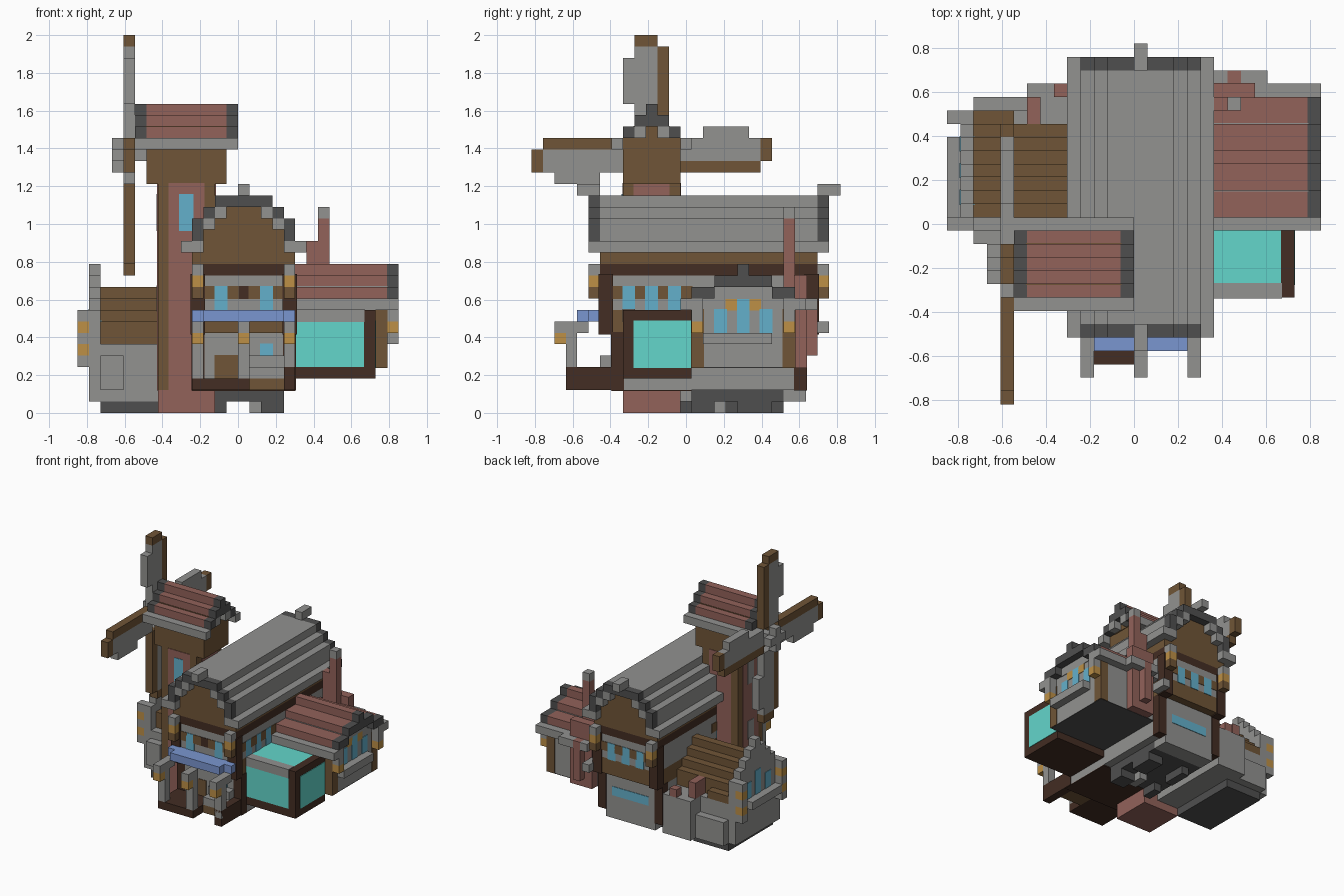
import bpy
import bmesh
from mathutils import Vector

start_cube = bpy.data.objects.get("Cube")
if start_cube:
    bpy.data.objects.remove(start_cube)

UNIT = 2 / 33      # one block
Y_SHIFT = 13.5     # block rows are counted from the front
PAINT = 0.004      # height of painted plates


def srgb(code):
    def linear(c):
        return c / 12.92 if c <= 0.04045 else ((c + 0.055) / 1.055) ** 2.4
    return tuple(linear(v / 255) for v in bytes.fromhex(code)) + (1.0,)


def material(name, code):
    mat = bpy.data.materials.new(name)
    mat.use_nodes = True
    mat.diffuse_color = srgb(code)
    mat.node_tree.nodes["Principled BSDF"].inputs["Base Color"].default_value = srgb(code)
    return mat


stone = material("grey stone", "929290")
slate = material("dark slate", "4f4f4f")
wood = material("brown wood", "705537")
timber = material("dark timber", "432d23")
brick = material("red brick", "92625a")
teal = material("teal glass", "63d6cb")
glass = material("blue glass", "64b0cb")
cloth = material("awning blue", "7a96d0")
lamp = material("amber lamp", "bd9046")


def part(name, mat, *boxes, grow=0.0):
    """One object made of boxes, each given as x, y and z ranges in blocks."""
    bm = bmesh.new()
    for ranges in boxes:
        low = Vector([r[0] for r in ranges]) * UNIT
        high = Vector([r[1] for r in ranges]) * UNIT
        made = bmesh.ops.create_cube(bm, size=1)["verts"]
        size = high - low + Vector((2, 2, 2)) * grow
        mid = (low + high) / 2 - Vector((0, Y_SHIFT * UNIT, 0))
        for v in made:
            v.co = Vector([a * b for a, b in zip(v.co, size)]) + mid
    mesh = bpy.data.meshes.new(name)
    bm.to_mesh(mesh)
    bm.free()
    mesh.materials.append(mat)
    obj = bpy.data.objects.new(name, mesh)
    bpy.context.collection.objects.link(obj)


def one(start):
    return (start, start + 1)


def around(middle, half):
    return (middle - half, middle + half)


# Main hall: lower and upper storeys
hall_x, lower_y, upper_y = (-4, 5), (7, 24), (6, 25)
hall_ends = [one(-4), one(4)]
part("hall_lower_walls", stone, (hall_x, lower_y, (2, 7)))
part("hall_wood_band", wood, (hall_x, upper_y, (7, 9)))
part("hall_upper_walls", stone, (hall_x, upper_y, (9, 12)))
part("hall_lower_posts", timber, *[(x, one(y), (2, 7)) for x in hall_ends for y in (7, 23)],
     grow=PAINT)
part("hall_upper_posts", timber, *[(x, one(y), (7, 12)) for x in hall_ends for y in (6, 24)],
     grow=2 * PAINT)
part("hall_top_beam", timber, (hall_x, upper_y, one(12)))
part("hall_eave_board", wood, (hall_x, upper_y, one(13)))
part("hall_gable", wood, ((-3, 4), upper_y, (14, 17)), ((-2, 3), upper_y, one(17)))

# Hall windows, with wooden brackets between them
part("hall_front_windows", glass, *[(one(x), (6, 7), (9, 11)) for x in (-2, 2)], grow=PAINT)
part("hall_back_windows", glass, *[(one(x), (24, 25), (9, 11)) for x in (-2, 0, 2)], grow=PAINT)
part("hall_side_windows", glass, *[(hall_x, one(y), (9, 11)) for y in (8, 10, 12)], grow=PAINT)
part("hall_wide_back_window", glass, ((-2, 3), one(23), one(4)), grow=PAINT)
part("hall_end_brackets", wood, *[(one(x), upper_y, one(10)) for x in (-3, -1, 1, 3)], grow=PAINT)
part("hall_end_bracket_gap", timber, (one(0), (6, 7), one(10)), grow=PAINT)
part("hall_side_brackets", wood, *[(hall_x, one(y), one(10)) for y in (7, 9, 11, 13)], grow=PAINT)
for label, y in (("front", 5), ("back", 25)):
    part(label + "_lamp_caps", stone, *[(x, one(y), one(12)) for x in hall_ends])
    part(label + "_lamps", lamp, *[(x, one(y), one(11)) for x in hall_ends])
    part(label + "_lamp_feet", wood, *[(x, one(y), one(10)) for x in hall_ends])

# Hall roof: stepped arch with dark ends and pale inner corners
eaves = [((-5, -3), one(14)), ((4, 6), one(14))]
arch = [(one(-4), (15, 17)), (one(4), (15, 17)), (one(-3), one(17)), (one(3), one(17)),
        ((-2, 3), one(18))]
fillets = [(one(-3), one(16)), (one(3), one(16)), (one(-2), one(17)), (one(2), one(17))]
part("hall_roof", stone, *[(x, upper_y, z) for x, z in arch], *[(x, (5, 26), z) for x, z in eaves])
part("hall_roof_ends", slate, *[(x, one(y), z) for x, z in arch for y in (5, 25)])
part("hall_roof_fillets", stone, *[(x, one(y), z) for x, z in fillets for y in (5, 25)])
part("hall_finials", stone, *[(one(0), y, one(19)) for y in ((4, 6), (25, 27))])

# Hall footing
part("hall_underside", timber, (hall_x, (7, 14), (1.9, 2)))
part("hall_footing", slate, ((-3, 4), (14, 22), one(1)))
part("hall_feet", slate, *[(x, y, one(0)) for x in ((-2, -1), (2, 4)) for y in ((14, 16), (18, 21))])
part("hall_stone_feet", stone, (one(1), (15, 17), one(0)), ((-3, 4), (22, 24), one(1)))

# Porch, door and awning
part("porch_floor", timber, ((-4, 1), (3, 7), one(2)), (one(4), (3, 7), (2, 4)))
part("planter_base", wood, ((1, 4), (5, 7), one(2)))
part("planter", stone, ((1, 4), (5, 7), one(3)), ((1, 4), one(6), one(4)))
porch_x = [one(x) for x in (-4, 0, 4)]
part("porch_posts", stone, *[(x, one(3), (3, 7)) for x in porch_x])
part("porch_arms", stone, *[(x, (2, 4), one(7)) for x in porch_x], *[(x, one(4), one(7)) for x in hall_ends])
part("porch_lamps", lamp, *[(x, one(2), one(6)) for x in porch_x])
part("front_door", wood, ((-2, 0), one(7), (3, 5)), grow=PAINT)
part("porch_window", glass, (one(2), one(7), one(5)), grow=PAINT)
part("awning", cloth, ((-3, 4), (4, 6), one(8)), (hall_x, one(5), one(8)))

# Glass bay
bay_y = (8, 14)
part("bay_glass", teal, ((5, 11), bay_y, (4, 9)))
part("bay_floor", timber, ((5, 11), bay_y, one(3)))
part("bay_end_frame", timber, (one(11), bay_y, (3, 9)))
part("bay_end_pane", teal, (one(11), (9, 14), (4, 8)), grow=PAINT)
part("bay_front_beam", stone, ((5, 11), one(8), one(8)), grow=PAINT)

# Left wing (+x): walls, brick roof and gable
wing_x, wing_y, wing_mid = (5, 13), (14, 23), 18.5
part("wing_walls", stone, (wing_x, wing_y, (4, 10)))
part("wing_underside", slate, (wing_x, wing_y, (3.9, 4)))
part("wing_posts", wood, *[(one(12), one(y), (4, 9)) for y in (14, 22)], grow=PAINT)
part("wing_eaves", stone, *[((5, 14), one(y), one(9)) for y in (13, 23)])
part("wing_roof", brick, *[(wing_x, around(wing_mid, h), one(z))
                           for h, z in ((4.5, 10), (2.5, 11), (0.5, 12))])
part("wing_gable", stone, (wing_x, (16, 21), one(10)), grow=PAINT)
part("wing_roof_end", slate, (one(13), (14, 16), one(10)), (one(13), (21, 23), one(10)),
     (one(13), (16, 21), one(11)), (one(13), one(18), one(12)))
part("wing_windows", glass, *[(one(12), one(y), (7, top)) for y, top in ((16, 9), (18, 10), (20, 9))],
     grow=PAINT)
part("wing_window_lamps", lamp, *[(one(12), one(y), one(9)) for y in (17, 19)], grow=PAINT)
part("wing_sill", stone, (one(13), (15, 21), one(6)))
part("wing_lamps", lamp, *[(one(13), one(y), one(7)) for y in (14, 22)])
part("wing_lamp_caps", stone, *[(one(13), one(y), (8, 10)) for y in (14, 22)])

# Chimney on the back of the left wing
part("chimney_base", brick, ((6, 9), one(23), (4, 12)), grow=PAINT)
part("chimney_back", brick, (one(7), one(24), (5, 10)))
part("chimney_ledge", stone, (one(6), one(24), one(9)), ((8, 10), one(24), one(9)),
     (one(5), (24, 26), one(7)))
part("chimney_stack", brick, (one(7), one(22), (10, 17)), (one(6), one(22), (11, 15)))
part("chimney_cap", stone, (one(7), one(22), one(17)))

# Right wing (-x): shed with a wooden roof and a stepped parapet
shed_mid = 17.5
part("shed_walls", stone, ((-13, -4), (13, 22), (1, 6)), ((-12, -10), one(12), (2, 5)))
part("shed_footing", slate, ((-12, -7), (13, 22), one(0)))
part("shed_roof", wood, ((-12, -4), around(shed_mid, 3.5), (6, 8)), ((-12, -9), one(21), one(6)),
     *[((-12, -4), around(shed_mid, 10.5 - z), one(z)) for z in (8, 9, 10)])
part("shed_parapet", stone, (one(-13), around(shed_mid, 4.5), (6, 9)),
     *[(one(-13), around(shed_mid, 12.5 - z), one(z)) for z in range(9, 13)])
part("shed_windows", glass, *[(one(-13), one(y), (6, top)) for y, top in ((15, 8), (17, 9), (19, 8))],
     grow=PAINT)
part("shed_sill", stone, (one(-14), (14, 20), one(5)))
part("shed_lamps", lamp, *[(one(-14), one(y), one(z)) for y in (13, 21) for z in (5, 7)])
part("shed_lamp_blocks", stone, *[(one(-14), one(y), one(z)) for y in (13, 21) for z in (4, 6, 8)])
part("shed_back_lumps", stone, ((-12, -8), one(22), (1, 4)), ((-8, -4), (21, 24), (1, 6)))
part("shed_back_bricks", brick, (one(-8), (21, 23), (6, 8)), (one(-6), one(23), one(6)))

# Mill tower
tower_x, tower_y = (-7, -2), (8, 13)
part("tower_foot", brick, (tower_x, tower_y, (0, 2)))
part("tower_corners", wood, (tower_x, tower_y, (2, 20)))
part("tower_brick_faces", brick, ((-6, -3), tower_y, (2, 20)), (tower_x, (9, 12), (2, 20)), grow=PAINT)
part("tower_front_window", glass, (one(-5), one(8), (16, 19)), grow=2 * PAINT)
part("tower_side_windows", stone, *[(one(-7), one(10), z) for z in ((9, 11), (16, 19))], grow=2 * PAINT)
part("tower_cap", wood, ((-8, -1), tower_y, (20, 24)))
part("tower_eaves", stone, *[((-9, 0), one(y), one(23)) for y in (7, 13)])
tower_steps = [(2.5, 24), (1.5, 25), (0.5, 26)]
part("tower_roof", brick, *[((-8, -1), around(10.5, h), one(z)) for h, z in tower_steps])
part("tower_gable", wood, ((-8, -1), (9, 12), one(24)), grow=PAINT)
roof_ends = [one(-9), one(-1)]
part("tower_roof_ends", slate, *[(x, around(10.5, h), one(z)) for x in roof_ends for h, z in tower_steps[1:]],
     *[(x, one(y), one(24)) for x in roof_ends for y in (8, 12)])
part("tower_roof_brackets", stone, *[(x, one(y), one(24)) for x in roof_ends for y in (9, 11)])


# Windmill: one sail turned four times about the hub
def sail_box(turns, y, z):
    for _ in range(turns):
        y, z = (-z[1], -z[0]), y
    return (one(-10), tuple(10.5 + v for v in y), tuple(22.5 + v for v in z))


for turn, label in enumerate(("upper", "front", "lower", "back")):
    part(label + "_sail_spar", wood, sail_box(turn, (0.5, 1.5), (1.5, 9.5)),
         sail_box(turn, (-1.5, 0.5), (9.5, 10.5)))
    part(label + "_sail_cloth", stone, sail_box(turn, (-1.5, 0.5), (1.5, 9.5)),
         sail_box(turn, (-2.5, -1.5), (4.5, 8.5)))
part("mill_axle", stone, ((-10, -8), one(10), one(22)))
part("mill_hub", stone, (one(-11), (9, 12), one(22)), (one(-11), one(10), (21, 24)))
